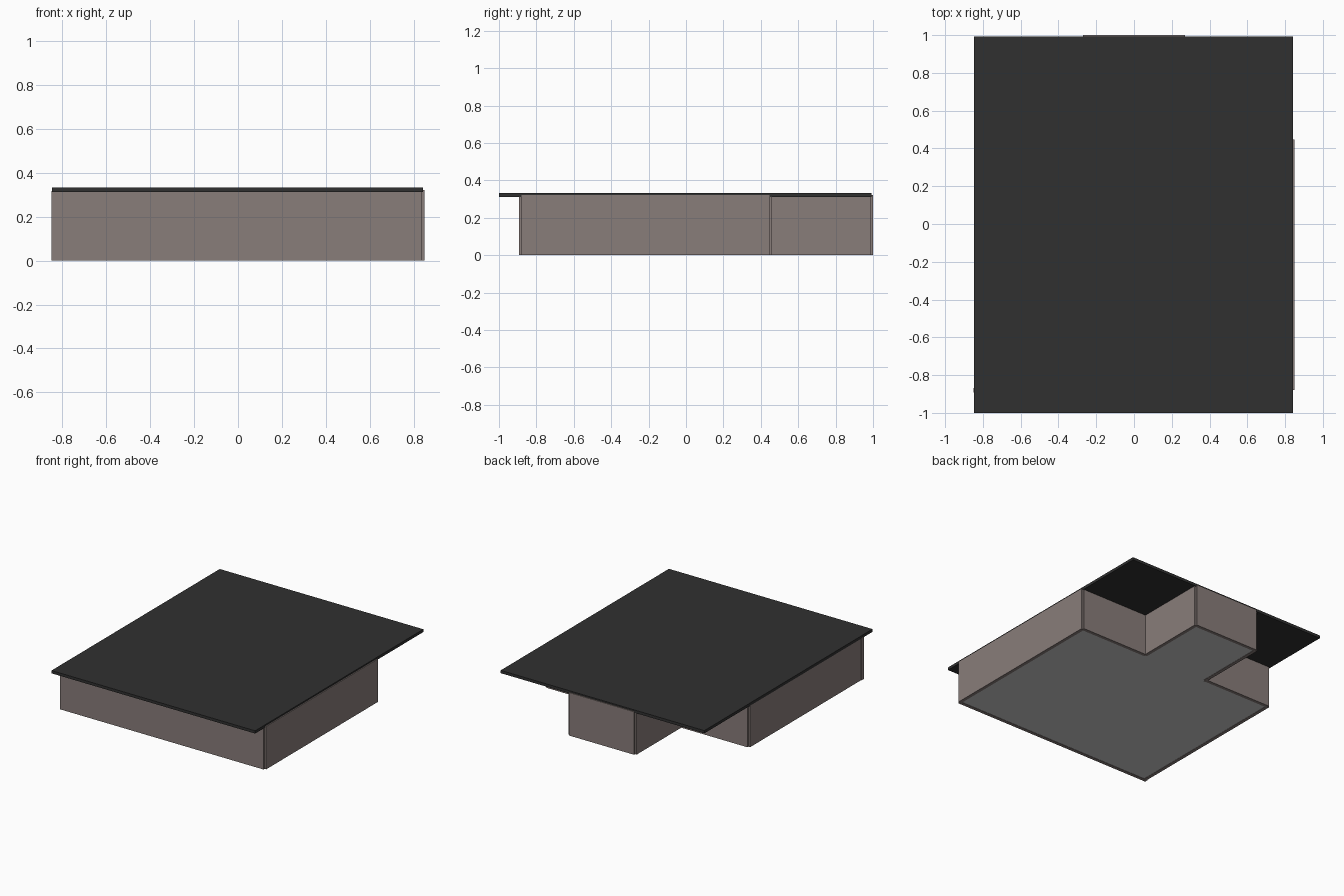
import bpy
from mathutils import Vector

cube = bpy.data.objects.get("Cube")
if cube:
    bpy.data.objects.remove(cube)


def material(name, color):
    mat = bpy.data.materials.new(name)
    mat.use_nodes = True
    mat.diffuse_color = (*color, 1)
    mat.node_tree.nodes["Principled BSDF"].inputs["Base Color"].default_value = (*color, 1)
    return mat


wall_mat = material("taupe wall", (0.25, 0.205, 0.195))
roof_mat = material("charcoal roof", (0.03, 0.03, 0.03))
floor_mat = material("grey floor", (0.6, 0.6, 0.6))


def box(name, low, high, mat):
    """Axis-aligned box between two opposite corners."""
    low, high = Vector(low), Vector(high)
    bpy.ops.mesh.primitive_cube_add(size=1, location=(low + high) / 2)
    obj = bpy.context.object
    obj.name = name
    obj.scale = high - low
    bpy.ops.object.transform_apply(location=False, rotation=False, scale=True)
    obj.data.materials.append(mat)
    return obj


# Outer walls follow the footprint centre line, leaving small corner notches
HALF = 0.0125
HEIGHT = 0.322
LEFT, RIGHT, FRONT, BACK, REAR, ANNEX = 0.8375, -0.833, -0.88, 0.447, 0.9875, 0.27
footprint = [
    ("front_wall", (RIGHT - 0.017, FRONT)),
    ("left_wall", (LEFT, FRONT)),
    ("back_left_wall", (LEFT, BACK)),
    ("annex_left_wall", (ANNEX, BACK)),
    ("annex_back_wall", (ANNEX, REAR)),
    ("annex_right_wall", (-ANNEX, REAR)),
    ("back_right_wall", (-ANNEX, BACK)),
    ("right_wall", (RIGHT, BACK)),
]
for i, (name, a) in enumerate(footprint):
    b = footprint[(i + 1) % len(footprint)][1]
    if name == "right_wall":
        b = (RIGHT, FRONT)
    along_x = abs(a[0] - b[0]) > abs(a[1] - b[1])
    dx, dy = (0, HALF) if along_x else (HALF, 0)
    top = HEIGHT if name != "front_wall" else 0.316
    box(name, (min(a[0], b[0]) - dx, min(a[1], b[1]) - dy, 0),
        (max(a[0], b[0]) + dx, max(a[1], b[1]) + dy, top), wall_mat)

# Floor slabs, set just above the wall bottoms
box("main_floor", (RIGHT, FRONT, 0.002), (LEFT, BACK, 0.012), floor_mat)
box("annex_floor", (-ANNEX, BACK, 0.002), (ANNEX, REAR, 0.012), floor_mat)

# Flat overhanging roof
box("roof", (-0.847, -1, 0.312), (0.842, 0.993, 0.333), roof_mat)
